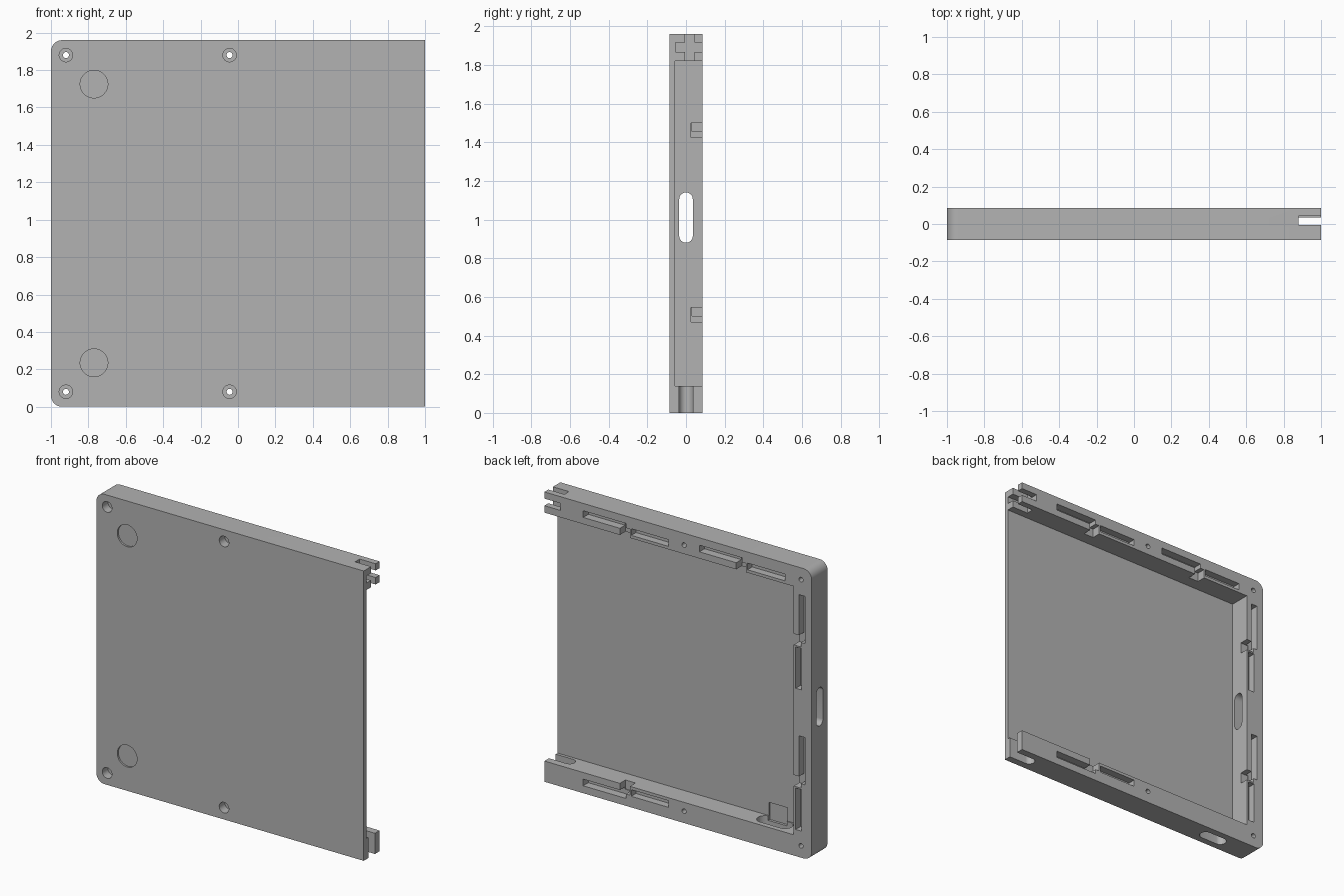
import bpy, bmesh, math
from mathutils import Matrix, Vector

if "Cube" in bpy.data.objects:
    bpy.data.objects.remove(bpy.data.objects["Cube"])

BACK, FRONT, FLOOR = 0.085, -0.085, -0.056
HEIGHT, WALL = 1.96, 0.14

grey = bpy.data.materials.new("plain grey")
grey.use_nodes = True
grey.diffuse_color = (0.45, 0.45, 0.45, 1)
grey.node_tree.nodes["Principled BSDF"].inputs["Base Color"].default_value = grey.diffuse_color


def make(name, bm):
    bmesh.ops.recalc_face_normals(bm, faces=bm.faces[:])
    mesh = bpy.data.meshes.new(name)
    bm.to_mesh(mesh)
    bm.free()
    obj = bpy.data.objects.new(name, mesh)
    bpy.context.collection.objects.link(obj)
    return obj


def box_bm(x, y, z):
    bm = bmesh.new()
    bmesh.ops.create_cube(bm, size=1)
    for v in bm.verts:
        v.co = Vector([(r[0] + r[1]) / 2 + c * (r[1] - r[0]) for r, c in zip((x, y, z), v.co)])
    return bm


# Body block with two rounded corners
bm = box_bm((-1, 1), (FRONT, BACK), (0, HEIGHT))
corners = [e for e in bm.edges if all(v.co.x < 0 for v in e.verts)
           and abs(e.verts[0].co.y - e.verts[1].co.y) > 0.1]
bmesh.ops.bevel(bm, geom=corners, offset=0.06, segments=10, profile=0.5, affect='EDGES')
body = make("tray_body", bm)
body.data.materials.append(grey)


def cut(cutter):
    """Subtract a cutter from the body and discard it."""
    cutter.hide_render = True
    mod = body.modifiers.new("cut", 'BOOLEAN')
    mod.operation, mod.solver, mod.object = 'DIFFERENCE', 'EXACT', cutter
    bpy.context.view_layer.objects.active = body
    bpy.ops.object.modifier_apply(modifier=mod.name)
    bpy.data.objects.remove(cutter)


def cut_box(x, y, z):
    cut(make("box_cutter", box_bm(x, y, z)))


def cut_slot(center, axis, depth, radius, length=0.0, along=(1, 0, 0)):
    """Round hole, or a stadium slot when a straight length is given."""
    axis, along = Vector(axis), Vector(along)
    side = axis.cross(along)
    bm = bmesh.new()
    ring = []
    for i in range(48):
        a = math.tau * (i + 0.5) / 48
        shift = math.copysign(length / 2, math.cos(a))
        p = along * (radius * math.cos(a) + shift) + side * radius * math.sin(a)
        ring.append(bm.verts.new(Vector(center) + p - axis * depth / 2))
    face = bm.faces.new(ring)
    out = bmesh.ops.extrude_face_region(bm, geom=[face])
    new = [g for g in out["geom"] if isinstance(g, bmesh.types.BMVert)]
    bmesh.ops.translate(bm, verts=new, vec=axis * depth)
    cut(make("slot_cutter", bm))


Y, Z, X = (0, 1, 0), (0, 0, 1), (1, 0, 0)

# Open cavity
cut_box((-0.865, 1.1), (FLOOR, 0.2), (WALL, HEIGHT - WALL))

# Counterbored screw holes
for x in (-0.92, -0.045):
    for z in (0.08, HEIGHT - 0.08):
        cut_slot((x, 0, z), Y, 0.4, 0.016)
        cut_slot((x, FRONT, z), Y, 0.12, 0.036)

# Shallow round recesses for feet
for z in (0.235, 1.725):
    cut_slot((-0.77, FRONT, z), Y, 0.024, 0.074)

# Side wall slot
cut_slot((-0.95, 0, 1.01), X, 0.3, 0.035, 0.19, Z)

# Connector port in the lower wall and its clearance in the floor
cut_slot((-0.655, 0, 0), Z, 0.4, 0.04, 0.12)
cut_slot((-0.665, 0, 0.14), Z, 0.12, 0.05, 0.15)
cut_box((-0.72, -0.58), (-0.067, 0), (0.11, 0.23))

# Hinge end of the lower wall: rounded notch and pin holes
cut_slot((0.965, 0, 0.07), Z, 0.4, 0.036, 0.19)
for y in (-0.06, 0.06):
    cut_slot((1, y, 0.07), X, 0.2, 0.018)

# Hinge end of the upper wall: crossed notches
cut_box((0.88, 1.1), (-0.006, 0.043), (1.75, 2.1))
cut_box((0.879, 1.1), (-0.055, 0.2), (1.867, 1.915))


def latch(place):
    """Two staggered pockets joined to the cavity; place maps (run, offset from rim)."""
    for run, off, depth in (((0.0, 0.32), (0.05, 0.095), 0.055),
                            ((0.36, 0.64), (0.075, 0.12), 0.05),
                            ((0.275, 0.35), (0.08, 0.2), 0.06)):
        x, z = place(run, off)
        cut_box(sorted(x), (BACK - depth, 0.2), sorted(z))


# Pockets in the back rim
for start in (0.71, -0.16):
    latch(lambda r, o: ([start - v for v in r], [HEIGHT - v for v in o]))
latch(lambda r, o: ([0.71 - v for v in r], list(o)))
for start in (1.775, 0.82):
    latch(lambda r, o: ([v - 1 for v in o], [start - v for v in r]))

# Smooth round walls, keep crisp edges
bpy.ops.object.select_all(action='DESELECT')
body.select_set(True)
bpy.context.view_layer.objects.active = body
bpy.ops.object.shade_smooth_by_angle(angle=math.radians(30))
